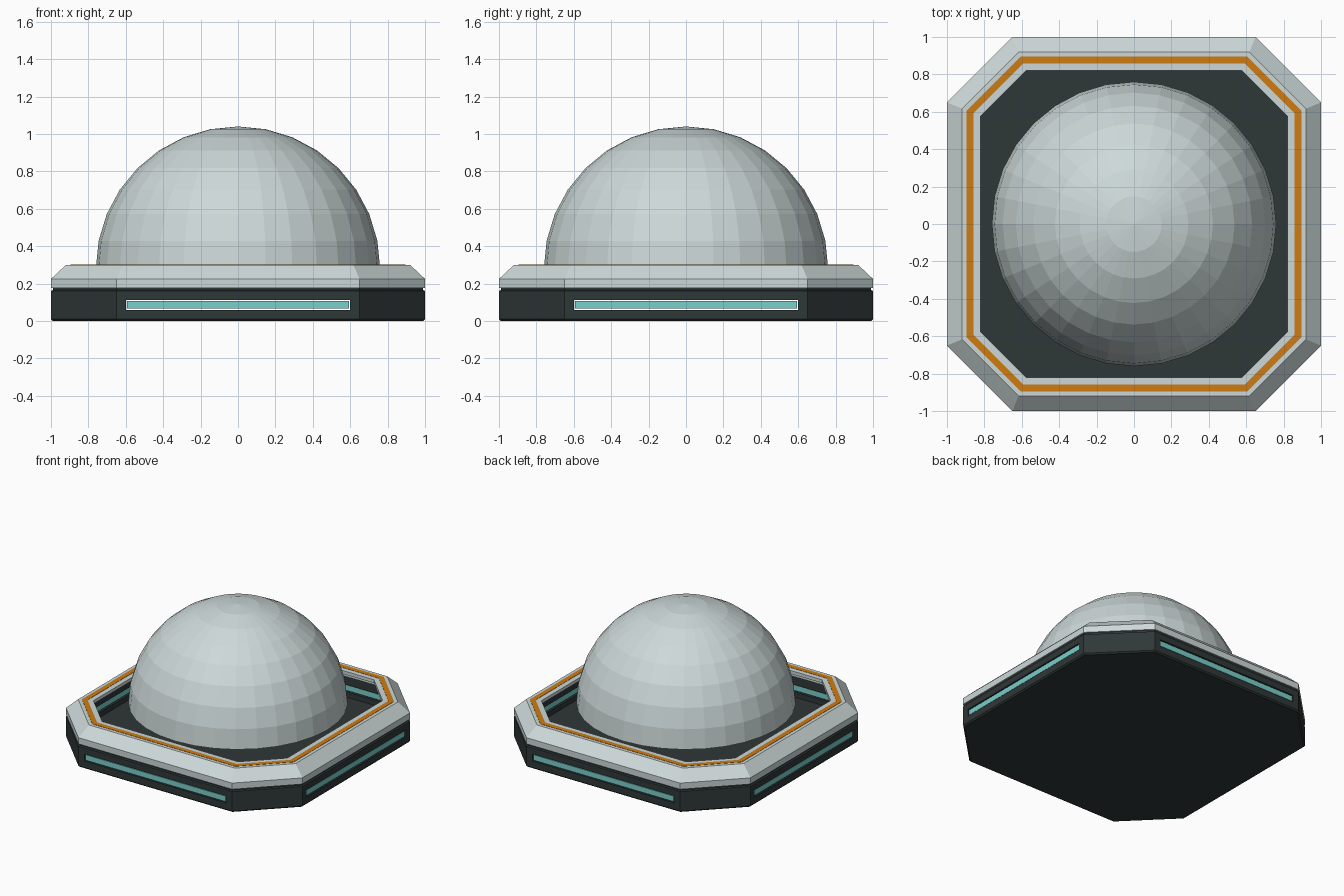
import bpy
import bmesh
from mathutils import Matrix
from math import pi

cube = bpy.data.objects.get("Cube")
if cube:
    bpy.data.objects.remove(cube, do_unlink=True)


def material(name, rgb):
    m = bpy.data.materials.new(name)
    m.use_nodes = True
    m.diffuse_color = (*rgb, 1)
    m.node_tree.nodes["Principled BSDF"].inputs["Base Color"].default_value = (*rgb, 1)
    return m


pale = material("pale_grey", (0.61, 0.69, 0.69))
dark = material("dark_slate", (0.028, 0.038, 0.038))
orange = material("orange", (0.62, 0.2, 0.006))
teal = material("teal", (0.19, 0.62, 0.59))


def finish(name, bm, mat):
    bmesh.ops.recalc_face_normals(bm, faces=bm.faces)
    mesh = bpy.data.meshes.new(name)
    bm.to_mesh(mesh)
    bm.free()
    mesh.materials.append(mat)
    obj = bpy.data.objects.new(name, mesh)
    bpy.context.collection.objects.link(obj)
    return obj


def octagon(bm, inset, z):
    """Square with cut corners, moved inward evenly by inset."""
    h, c = 1 - inset, 0.65 - 0.414 * inset
    corners = [(c, -h), (h, -c), (h, c), (c, h), (-c, h), (-h, c), (-h, -c), (-c, -h)]
    return [bm.verts.new((x, y, z)) for x, y in corners]


def loft(name, profile, mat, closed):
    """Join octagons along an (inset, z) profile; cap the ends if it is open."""
    bm = bmesh.new()
    loops = [octagon(bm, *p) for p in profile]
    pairs = list(zip(loops, loops[1:]))
    if closed:
        pairs.append((loops[-1], loops[0]))
    else:
        bm.faces.new(loops[0])
        bm.faces.new(loops[-1])
    for a, b in pairs:
        for i in range(8):
            j = (i + 1) % 8
            bm.faces.new((a[i], a[j], b[j], b[i]))
    return finish(name, bm, mat)


def box(name, size, centre, mat, turn=0):
    bm = bmesh.new()
    place = Matrix.Rotation(turn, 4, "Z") @ Matrix.Translation(centre) @ Matrix.Diagonal((*size, 1))
    bmesh.ops.create_cube(bm, size=1, matrix=place)
    return finish(name, bm, mat)


# Hollow base tub with a recessed neck
base = loft("base_tub", [(0.01, 0), (0, 0.01), (0, 0.16), (0.01, 0.165),
                         (0.01, 0.18), (0.03, 0.18), (0.03, 0.02)], dark, False)

# Light slots cut through opposite walls
for turn in (0, pi / 2):
    cutter = box("slot_cutter", (1.2, 2.4, 0.053), (0, 0, 0.0865), dark, turn)
    cutter.hide_render = True
    mod = base.modifiers.new("slot", "BOOLEAN")
    mod.operation = "DIFFERENCE"
    mod.solver = "EXACT"
    mod.object = cutter
    bpy.context.view_layer.objects.active = base
    bpy.ops.object.modifier_apply(modifier=mod.name)
    bpy.data.objects.remove(cutter, do_unlink=True)

# Light strips floating in the slots
for i, side in enumerate(("front", "left", "back", "right")):
    box(side + "_light_strip", (1.186, 0.016, 0.041), (0, -0.987, 0.0865), teal, i * pi / 2)

# Bevelled rim shell and its painted stripe
loft("rim", [(0, 0.177), (0, 0.225), (0.08, 0.3), (0.18, 0.3),
             (0.18, 0.275), (0.09, 0.275), (0.03, 0.215), (0.03, 0.177)], pale, True)
loft("rim_stripe", [(0.105, 0.298), (0.105, 0.302), (0.142, 0.302), (0.142, 0.298)], orange, True)

# Faceted half dome above the floor
bm = bmesh.new()
bmesh.ops.create_uvsphere(bm, u_segments=32, v_segments=16, radius=0.76)
bmesh.ops.delete(bm, geom=[v for v in bm.verts if v.co.z < -0.01], context="VERTS")
bmesh.ops.translate(bm, verts=bm.verts, vec=(0, 0, 0.28))
dome = finish("dome", bm, pale)
shell = dome.modifiers.new("shell", "SOLIDIFY")
shell.thickness = 0.01
shell.offset = -1
